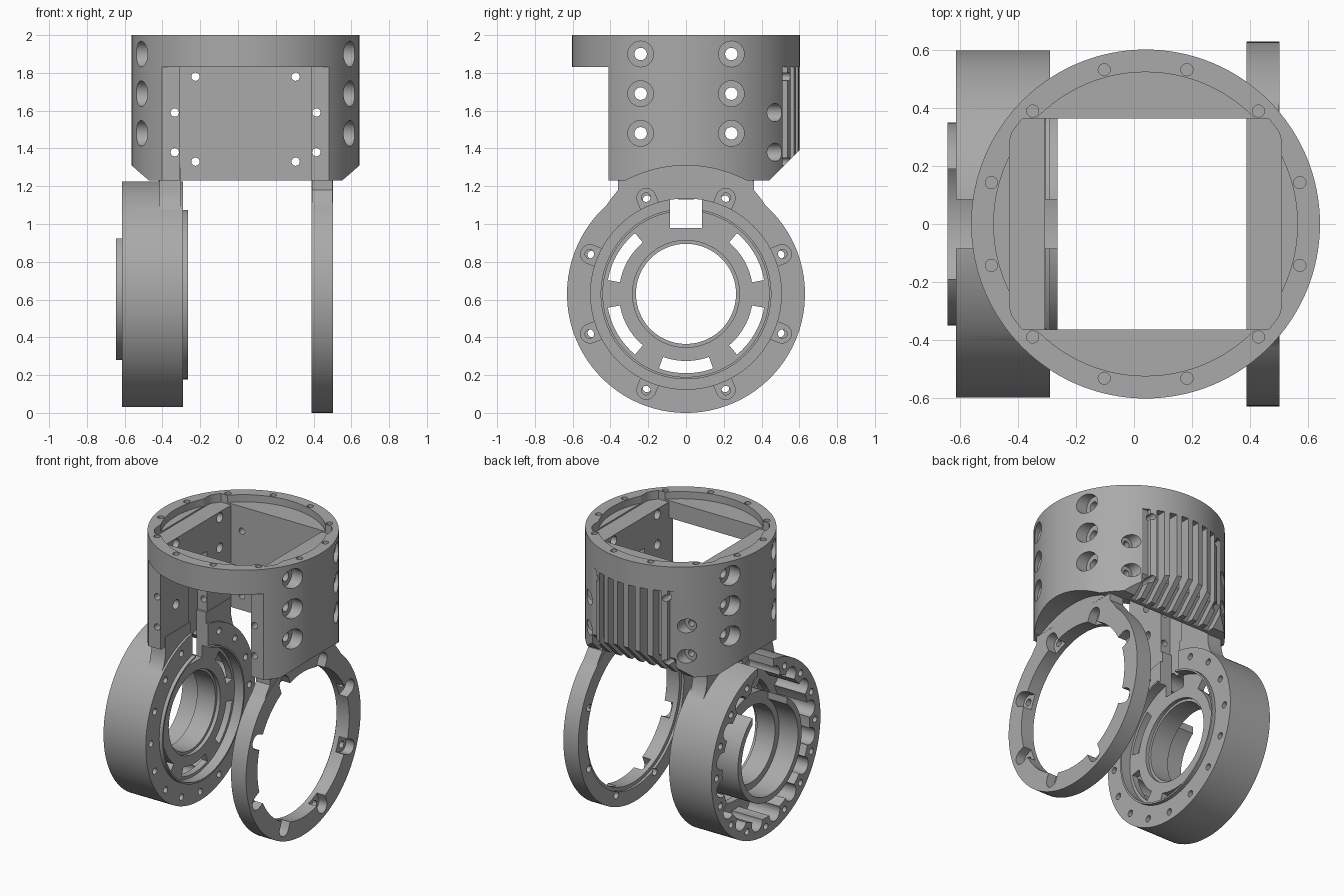
import bpy, bmesh
from math import pi, cos, sin, radians
from mathutils import Vector

cube = bpy.data.objects.get("Cube")
if cube:
    bpy.data.objects.remove(cube, do_unlink=True)

metal = bpy.data.materials.new("grey_metal")
metal.use_nodes = True
grey = (0.4, 0.4, 0.4, 1)
metal.diffuse_color = grey
metal.node_tree.nodes["Principled BSDF"].inputs["Base Color"].default_value = grey

CX = 0.04    # axis of the round housing
CZ = 0.63    # axis height of the drum and the ring


def place(axis, u, v, w):
    """Point with (u, v) across the axis and w along it."""
    return {"x": Vector((w, u, v)), "y": Vector((u, w, v)), "z": Vector((u, v, w))}[axis]


def prism(bm, axis, pts, a, b):
    """Extrude an outline along an axis from a to b."""
    lo = [bm.verts.new(place(axis, u, v, a)) for u, v in pts]
    hi = [bm.verts.new(place(axis, u, v, b)) for u, v in pts]
    bm.faces.new(lo)
    bm.faces.new(hi[::-1])
    for i in range(len(pts)):
        j = (i + 1) % len(pts)
        bm.faces.new((lo[j], lo[i], hi[i], hi[j]))


def cyl(bm, axis, u, v, r, a, b, n=32):
    ring = [(u + r * cos(2 * pi * i / n), v + r * sin(2 * pi * i / n)) for i in range(n)]
    prism(bm, axis, ring, a, b)


def box(bm, x0, x1, y0, y1, z0, z1):
    prism(bm, "z", [(x0, y0), (x1, y0), (x1, y1), (x0, y1)], z0, z1)


def make(name, bm):
    bmesh.ops.recalc_face_normals(bm, faces=bm.faces)
    mesh = bpy.data.meshes.new(name)
    bm.to_mesh(mesh)
    bm.free()
    obj = bpy.data.objects.new(name, mesh)
    bpy.context.scene.collection.objects.link(obj)
    mesh.materials.append(metal)
    return obj


def combine(obj, op, fill):
    """Boolean the shape drawn by fill into obj and bake the result."""
    bm = bmesh.new()
    fill(bm)
    tool = make("cutter", bm)
    tool.hide_render = True
    mod = obj.modifiers.new("cut", "BOOLEAN")
    mod.operation, mod.solver, mod.object = op, "EXACT", tool
    deps = bpy.context.evaluated_depsgraph_get()
    mesh = bpy.data.meshes.new_from_object(obj.evaluated_get(deps))
    obj.modifiers.clear()
    obj.data = mesh
    bpy.data.objects.remove(tool, do_unlink=True)


def cut(obj, fill):
    combine(obj, "DIFFERENCE", fill)


def polar(r, deg, u=0.0, v=CZ):
    return u + r * cos(radians(deg)), v + r * sin(radians(deg))


def bolts(axis, r_circle, r, start, count, a, b, u=0.0, v=CZ, n=20):
    """Fill function for a circle of bolt cylinders."""
    def fill(bm):
        for i in range(count):
            cyl(bm, axis, *polar(r_circle, start + 360 * i / count, u, v), r, a, b, n)
    return fill


def neck(r, x0, x1):
    """Flared tab that joins a ring of radius r to the housing above."""
    half = [(0.36, 1.3), (0.36, 1.18), polar(r + 0.012, 52), polar(r - 0.002, 47), (0.3, 1.0)]
    return lambda bm: prism(bm, "x", half + [(-y, z) for y, z in half[::-1]], x0, x1)


# Round housing with a square shaft
bm = bmesh.new()
cyl(bm, "z", CX, 0, 0.603, 1.23, 2.0, 128)
housing = make("housing", bm)


def corner_recess(bm):
    pts = []
    for i in range(120):
        c, s = cos(2 * pi * (i + 0.5) / 120), sin(2 * pi * (i + 0.5) / 120)
        r = min(0.56, 0.47 / abs(c), 0.365 / abs(s))
        pts.append((CX + r * c, r * s))
    prism(bm, "z", pts, 1.94, 2.1)


cut(housing, lambda bm: cyl(bm, "z", CX, 0, 0.525, 1.95, 2.1, 96))
cut(housing, corner_recess)
cut(housing, lambda bm: box(bm, CX - 0.348, CX + 0.348, -0.365, 0.365, 1.1, 2.1))
# Flat open front
cut(housing, lambda bm: box(bm, -1, 1, -1, -0.41, 1.1, 1.83))
cut(housing, lambda bm: box(bm, CX - 0.348, CX + 0.348, -0.6, 0, 1.1, 1.83))
# Cable channels in the side walls
cut(housing, lambda bm: box(bm, CX - 0.42, CX + 0.42, -0.1, 0.1, 1.1, 1.72))
# Arched clearance over the drum and the ring
cut(housing, lambda bm: cyl(bm, "x", 0, CZ, 0.68, -1, -0.41, 128))
cut(housing, lambda bm: cyl(bm, "x", 0, CZ, 0.68, 0.5, 1, 128))
# Sloped lower back edge and cooling slots
cut(housing, lambda bm: prism(bm, "x", [(0.44, 1.23), (0.7, 1.49), (0.7, 1.1), (0.44, 1.1)], -1, 1))


def slots(bm):
    outline = [(0.7, 1.83), (0.51, 1.83), (0.51, 1.36), (0.385, 1.235), (0.385, 1.1), (0.7, 1.1)]
    for i in range(8):
        x = CX + (i - 3.5) * 0.085
        prism(bm, "x", outline, x - 0.024, x + 0.024)


cut(housing, slots)


def side_bores(bm):
    for y in (-0.24, 0.24):
        for z in (1.48, 1.69, 1.9):
            cyl(bm, "x", y, z, 0.068, CX + 0.495, 1)
            cyl(bm, "x", y, z, 0.068, -1, CX - 0.495)


def side_holes(bm):
    for y in (-0.24, 0.24):
        for z in (1.48, 1.69, 1.9):
            cyl(bm, "x", y, z, 0.033, -1, 1, 20)


def back_bores(bm):
    for x in (CX - 0.375, CX + 0.375):
        for z in (1.38, 1.59):
            cyl(bm, "y", x, z, 0.048, 0.42, 1)


def back_holes(bm):
    for x in (CX - 0.375, CX + 0.375):
        for z in (1.38, 1.59):
            cyl(bm, "y", x, z, 0.022, -1, 1, 16)
    for x in (CX - 0.265, CX + 0.265):
        for z in (1.33, 1.78):
            cyl(bm, "y", x, z, 0.022, 0.2, 1, 16)


for shape in (side_bores, side_holes, back_bores, back_holes):
    cut(housing, shape)
cut(housing, bolts("z", 0.552, 0.021, 15, 12, 1.95, 2.1, CX, 0))

# Thin clamp ring on the left
bm = bmesh.new()
cyl(bm, "x", 0, CZ, 0.63, 0.388, 0.503, 128)
clamp = make("clamp_ring", bm)
combine(clamp, "UNION", neck(0.63, 0.392, 0.499))
cut(clamp, lambda bm: cyl(bm, "x", 0, CZ, 0.505, 0, 1, 128))
cut(clamp, lambda bm: cyl(bm, "x", 0, CZ, 0.53, 0.3, 0.405, 128))


def bolt_seats(bm):
    for k in range(8):
        a = radians(22.5 + 45 * k)
        arc = [(0.55 + 0.05 * cos(t * pi / 12), 0.05 * sin(t * pi / 12)) for t in range(-6, 7)]
        seat = [(0.45, -0.05)] + arc + [(0.45, 0.05)]
        pts = [(r * cos(a) - s * sin(a), CZ + r * sin(a) + s * cos(a)) for r, s in seat]
        prism(bm, "x", pts, 0.44, 0.6)


cut(clamp, bolt_seats)
cut(clamp, bolts("x", 0.553, 0.024, 22.5, 8, 0.3, 0.6))

# Deep drum on the right, open on its outer side
bm = bmesh.new()
cyl(bm, "x", 0, CZ, 0.6, -0.615, -0.29, 128)
drum = make("drum", bm)
combine(drum, "UNION", neck(0.6, -0.415, -0.305))
combine(drum, "UNION", lambda bm: cyl(bm, "x", 0, CZ, 0.452, -0.4, -0.265, 96))
cut(drum, lambda bm: cyl(bm, "x", 0, CZ, 0.48, -0.7, -0.38, 96))
cut(drum, bolts("x", 0.49, 0.058, 11.25, 16, -0.7, -0.38))
cut(drum, lambda bm: cyl(bm, "x", 0, CZ, 0.44, -0.335, 0, 96))
# Bearing hub
combine(drum, "UNION", lambda bm: cyl(bm, "x", 0, CZ, 0.35, -0.645, -0.335, 96))
cut(drum, lambda bm: cyl(bm, "x", 0, CZ, 0.265, -1, 0, 96))
cut(drum, lambda bm: cyl(bm, "x", 0, CZ, 0.283, -0.36, 0, 96))
cut(drum, lambda bm: cyl(bm, "x", 0, CZ, 0.31, -1, -0.5, 96))


def windows(bm):
    for mid in (-90, -30, 30, 150, 210):
        spread = range(-20, 21, 4)
        outer = [polar(0.42, mid + d) for d in spread]
        inner = [polar(0.355, mid + d) for d in reversed(spread)]
        prism(bm, "x", outer + inner, -0.42, -0.2)


cut(drum, windows)
cut(drum, bolts("x", 0.54, 0.022, 0, 16, -1, 0))
# Cable passage at the top of the drum
cut(drum, lambda bm: box(bm, -0.7, -0.2, -0.085, 0.085, 0.98, 1.13))
cut(drum, lambda bm: box(bm, -0.38, -0.2, -0.085, 0.085, 1.0, 1.4))
cut(drum, lambda bm: box(bm, -0.7, -0.42, -0.085, 0.085, 1.0, 1.4))
cut(drum, lambda bm: box(bm, -0.7, -0.5, -0.19, 0.19, 0.8, 1.05))

# Smooth round walls, keep edges sharp
for obj in bpy.context.scene.objects:
    obj.select_set(obj in (housing, clamp, drum))
bpy.context.view_layer.objects.active = housing
bpy.ops.object.shade_smooth_by_angle(angle=radians(25))
